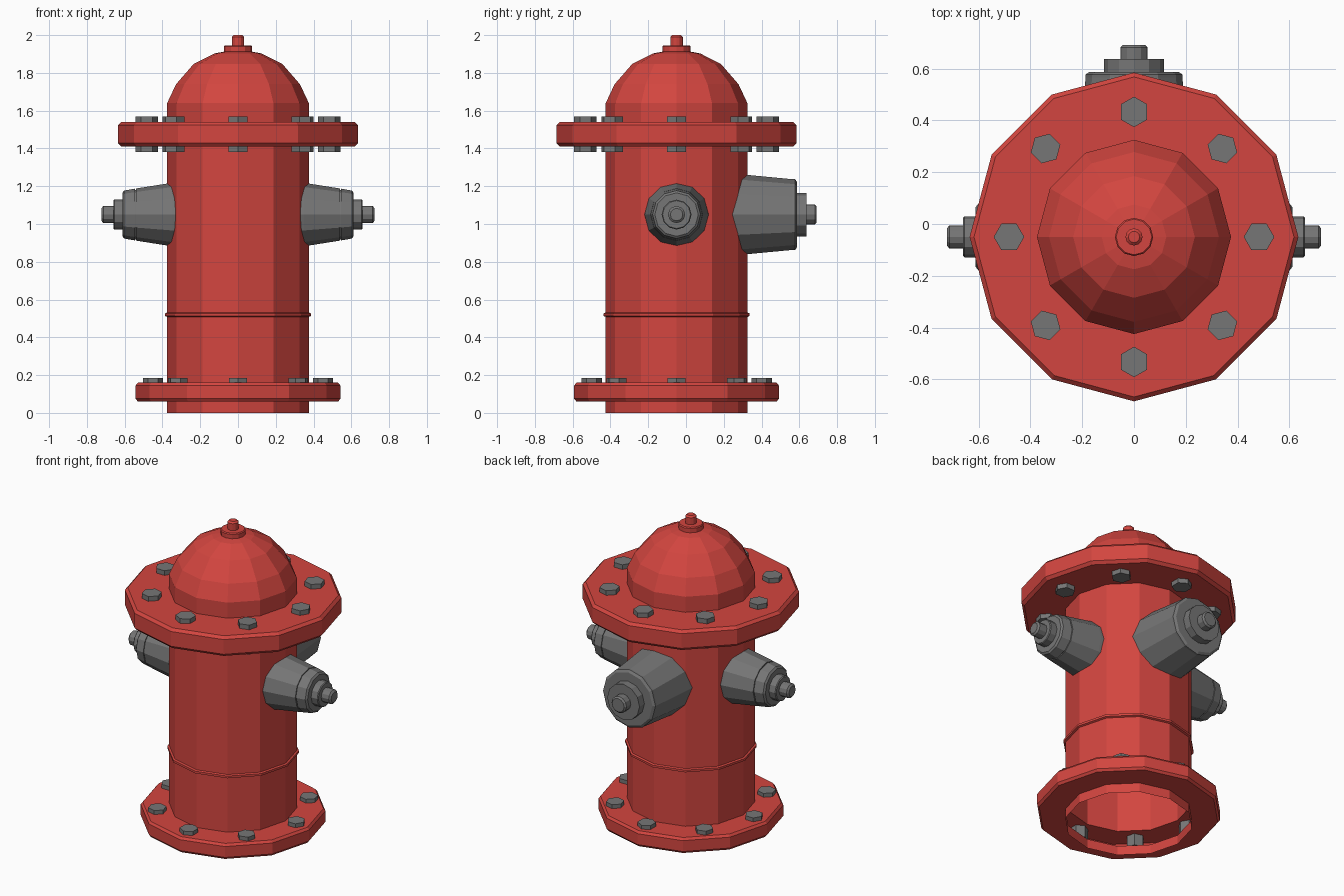
import bpy, bmesh, math
from mathutils import Matrix, Vector

if "Cube" in bpy.data.objects:
    bpy.data.objects.remove(bpy.data.objects["Cube"])

CY = -0.05  # the hydrant's axis sits slightly in front of the origin

red = bpy.data.materials.new("red_paint")
red.diffuse_color = (0.65, 0.06, 0.05, 1)
red.use_nodes = True
red.node_tree.nodes["Principled BSDF"].inputs["Base Color"].default_value = red.diffuse_color
grey = bpy.data.materials.new("grey_metal")
grey.diffuse_color = (0.18, 0.18, 0.18, 1)
grey.use_nodes = True
grey.node_tree.nodes["Principled BSDF"].inputs["Base Color"].default_value = grey.diffuse_color


def lathe(bm, profile, sides=12, matrix=Matrix(), cap_start=False, cap_end=True):
    """Revolve (radius, height) points around local z, then place with matrix."""
    rings = []
    for r, h in profile:
        rings.append([bm.verts.new(matrix @ Vector((r * math.cos(a), r * math.sin(a), h)))
                      for a in (math.tau * i / sides for i in range(sides))])
    for low, high in zip(rings, rings[1:]):
        for i in range(sides):
            j = (i + 1) % sides
            bm.faces.new((low[i], low[j], high[j], high[i]))
    if cap_start:
        bm.faces.new(rings[0][::-1])
    if cap_end:
        bm.faces.new(rings[-1])


def finish(name, bm, material):
    mesh = bpy.data.meshes.new(name)
    bm.to_mesh(mesh)
    bm.free()
    mesh.materials.append(material)
    obj = bpy.data.objects.new(name, mesh)
    bpy.context.collection.objects.link(obj)
    return obj


axis = Matrix.Translation((0, CY, 0))

# Hollow barrel with both flanges and the dome, open at the bottom
bm = bmesh.new()
lathe(bm, [(0.375, 0), (0.375, 0.06), (0.53, 0.06), (0.542, 0.075), (0.542, 0.145),
           (0.53, 0.16), (0.375, 0.16),
           (0.375, 0.508), (0.386, 0.513), (0.386, 0.527), (0.375, 0.532),
           (0.375, 1.41), (0.618, 1.41), (0.635, 1.428), (0.635, 1.523), (0.618, 1.54),
           (0.375, 1.54), (0.375, 1.64), (0.328, 1.74), (0.235, 1.847),
           (0.125, 1.903), (0.06, 1.915)], matrix=axis)
finish("barrel_and_dome", bm, red)

# Operating nut on top
bm = bmesh.new()
lathe(bm, [(0.074, 1.90), (0.074, 1.94), (0.069, 1.946), (0.033, 1.946),
           (0.033, 1.99), (0.022, 2.0)], matrix=axis)
finish("top_nut", bm, red)

# Side outlets: tapered body, groove, cap and nut
side_profile = [(0.174, 0.28), (0.168, 0.35), (0.138, 0.54), (0.131, 0.54), (0.131, 0.546),
                (0.137, 0.546), (0.127, 0.603), (0.115, 0.612), (0.079, 0.612),
                (0.079, 0.655), (0.074, 0.66), (0.045, 0.66), (0.045, 0.713), (0.033, 0.723)]
for name, sign in (("right_outlet", 1), ("left_outlet", -1)):
    bm = bmesh.new()
    lathe(bm, side_profile, matrix=axis @ Matrix.Translation((0, 0, 1.05))
          @ Matrix.Rotation(sign * math.pi / 2, 4, 'Y'), cap_start=True)
    finish(name, bm, grey)

# Large rear outlet
bm = bmesh.new()
lathe(bm, [(0.221, 0.24), (0.215, 0.32), (0.187, 0.615), (0.187, 0.628), (0.172, 0.638),
           (0.115, 0.638), (0.115, 0.688), (0.053, 0.688), (0.053, 0.732), (0.043, 0.742)],
      matrix=axis @ Matrix.Translation((0, 0, 1.05))
      @ Matrix.Rotation(-math.pi / 2, 4, 'X'), cap_start=True)
finish("rear_outlet", bm, grey)

# Hexagonal bolts around each flange
for name, radius, size, low, high in (("top_flange_bolts", 0.483, 0.059, 1.38, 1.57),
                                      ("base_flange_bolts", 0.45, 0.054, 0.085, 0.185)):
    bm = bmesh.new()
    for i in range(8):
        place = (axis @ Matrix.Rotation(math.tau * i / 8, 4, 'Z')
                 @ Matrix.Translation((radius, 0, 0)))
        lathe(bm, [(size, low), (size, high)], 6, place, cap_start=True)
    finish(name, bm, grey)
